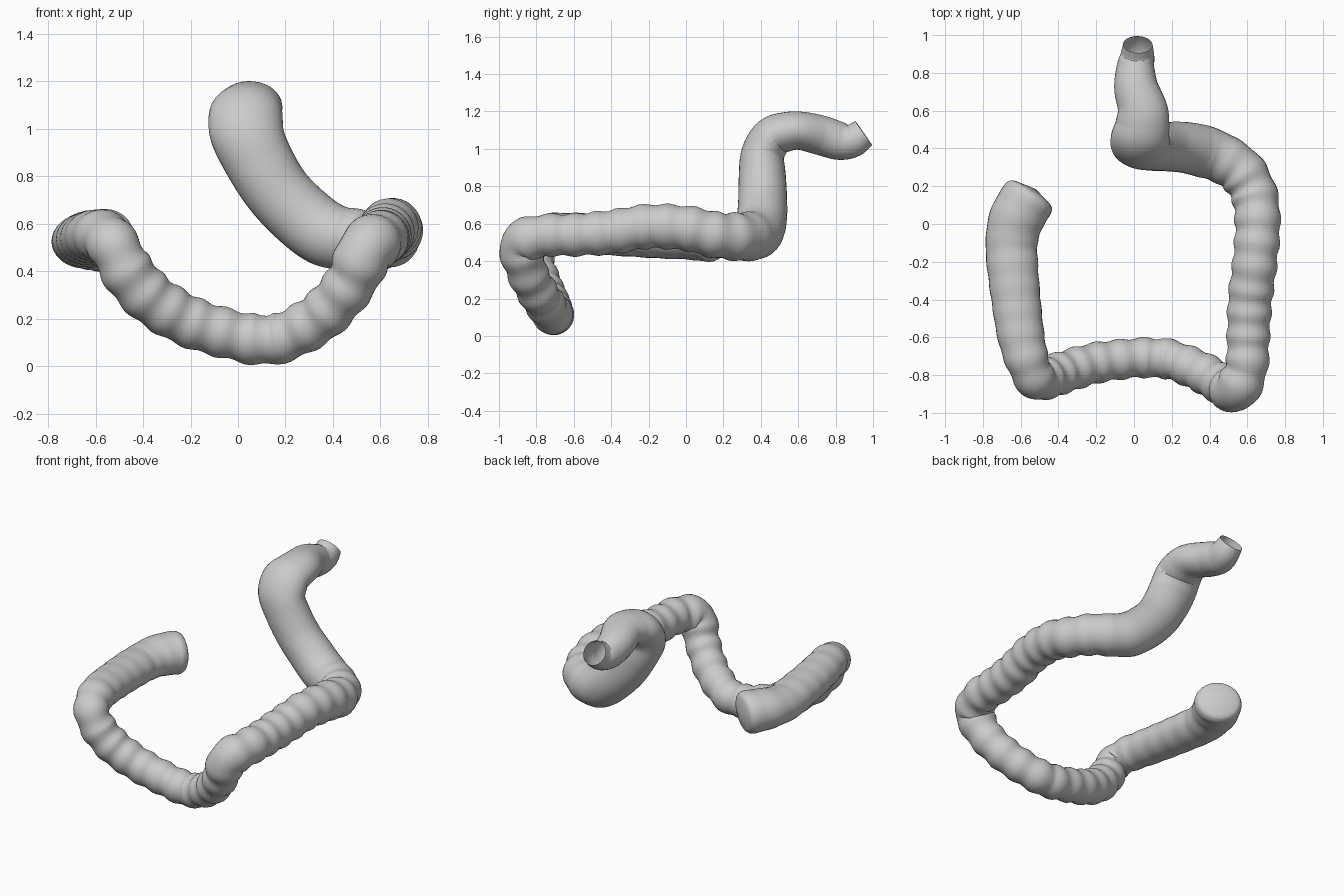
import bpy
import bmesh
import math
from mathutils import Vector, Quaternion

old = bpy.data.objects.get("Cube")
if old:
    bpy.data.objects.remove(old, do_unlink=True)

SIDES = 32
STEPS = 10

# Centreline of each stretch: x, y, z, half width, optional flattening across the width
left_arm = [(-.535, .165, .525, .148, .88), (-.58, .105, .53, .152, .87),
            (-.628, .01, .53, .147, .83), (-.648, -.1, .525, .137, .82),
            (-.645, -.2, .53, .136, .82), (-.625, -.4, .54, .13, .84),
            (-.597, -.6, .55, .124, .87), (-.56, -.74, .545, .113, .94)]
front_loop = [(-.52, -.82, .50, .106), (-.46, -.815, .39, .11), (-.36, -.78, .28, .11),
              (-.2, -.735, .185, .107), (0, -.71, .125, .104), (.1, -.71, .112, .106),
              (.2, -.72, .125, .104), (.35, -.78, .21, .106), (.47, -.85, .345, .108)]
right_arm = [(.54, -.875, .49, .12), (.595, -.76, .535, .113), (.605, -.6, .54, .113),
             (.615, -.4, .555, .117), (.64, -.2, .585, .118), (.655, 0, .575, .12),
             (.635, .16, .54, .122)]
back_rise = [(.565, .28, .53, .127), (.46, .35, .535, .132), (.365, .385, .56, .142, .97),
             (.27, .405, .63, .145, .93), (.172, .41, .73, .145, .9),
             (.095, .408, .85, .15, .84), (.04, .41, .97, .157, .74),
             (.033, .46, 1.06, .155, .72), (.045, .53, 1.09, .143, .74),
             (.045, .61, 1.097, .133, .77), (.012, .72, 1.073, .118, .9),
             (.008, .82, 1.043, .102), (.018, .89, 1.045, .09), (.02, .95, 1.085, .078)]


def spline(a, b, c, d, t):
    """Catmull-Rom point between b and c."""
    return 0.5 * (2 * b + (c - a) * t + (2 * a - 5 * b + 4 * c - d) * t * t
                  + (3 * b - a - 3 * c + d) * t ** 3)


def sample(keys):
    keys = [Vector((*k, 1) if len(k) == 4 else k) for k in keys]
    keys = [2 * keys[0] - keys[1]] + keys + [2 * keys[-1] - keys[-2]]
    out = []
    for i in range(1, len(keys) - 2):
        out += [spline(*keys[i - 1:i + 3], s / STEPS) for s in range(STEPS)]
    return out + [keys[-2]]


def pouch(distance, y):
    """Soft ring swelling, faint on the left arm and gone on the back stretch."""
    start = .3 + .7 * min(1, max(0, (distance - .8) / .2))
    end = min(1, max(0, (.4 - y) / .15))
    return .0055 * start * end * math.sin(math.tau * distance / .125)


def build_tube(name, keys, material):
    pts = sample(keys)
    centres = [Vector(p[:3]) for p in pts]
    bm = bmesh.new()
    rings = []
    distance = 0
    side = None
    last = None
    for i, (p, centre) in enumerate(zip(pts, centres)):
        ahead = centres[min(i + 1, len(pts) - 1)]
        behind = centres[max(i - 1, 0)]
        tangent = (ahead - behind).normalized()
        if side is None:
            side = tangent.cross(Vector((0, 0, 1))).normalized()
        else:
            distance += (centre - centres[i - 1]).length
            side = last.rotation_difference(tangent) @ side
        last = tangent
        radius = p[3] + pouch(distance, centre.y)
        # Rounded closed end
        if distance < .05:
            radius *= .78 + .22 * math.sqrt(1 - (1 - distance / .05) ** 2)
        flatten = Vector((1, p[4], p[4]))
        rings.append([bm.verts.new(centre + radius * flatten * (
            Quaternion(tangent, math.tau * k / SIDES) @ side)) for k in range(SIDES)])
    for a, b in zip(rings, rings[1:]):
        for k in range(SIDES):
            n = (k + 1) % SIDES
            bm.faces.new((a[k], a[n], b[n], b[k]))
    # Slightly domed cap at the start, the far end stays open
    outward = (centres[0] - centres[1]).normalized()
    tip = bm.verts.new(centres[0] + outward * .025)
    for k in range(SIDES):
        bm.faces.new((tip, rings[0][(k + 1) % SIDES], rings[0][k]))
    bmesh.ops.recalc_face_normals(bm, faces=bm.faces)
    mesh = bpy.data.meshes.new(name)
    bm.to_mesh(mesh)
    bm.free()
    mesh.materials.append(material)
    obj = bpy.data.objects.new(name, mesh)
    bpy.context.collection.objects.link(obj)
    for poly in mesh.polygons:
        poly.use_smooth = True


grey = bpy.data.materials.new("plain grey")
grey.use_nodes = True
colour = (.6, .6, .6, 1)
grey.diffuse_color = colour
grey.node_tree.nodes["Principled BSDF"].inputs["Base Color"].default_value = colour

build_tube("winding_tube", left_arm + front_loop + right_arm + back_rise, grey)
